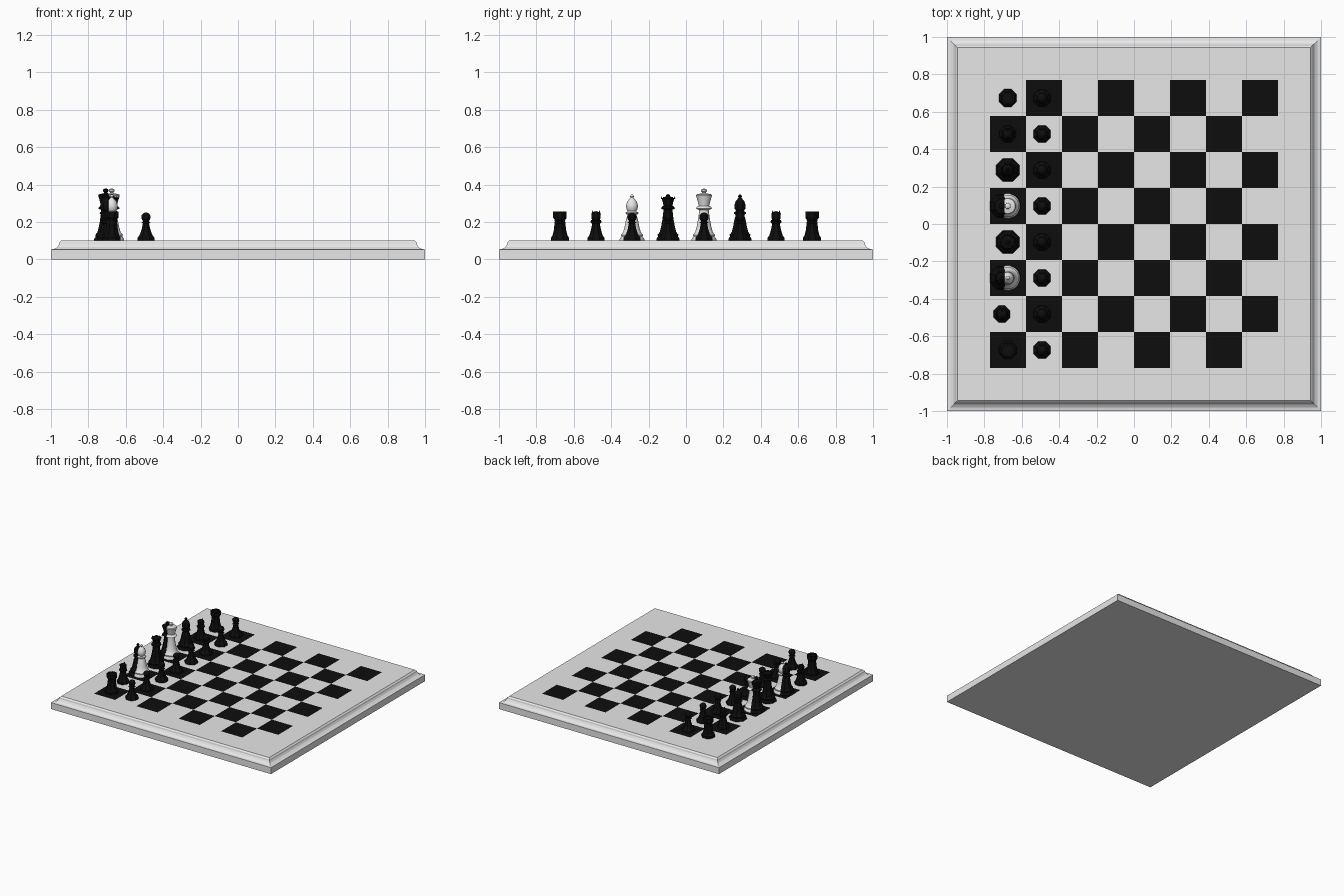
import bpy, bmesh, math

if "Cube" in bpy.data.objects:
    bpy.data.objects.remove(bpy.data.objects["Cube"])

def material(name, r, g, b):
    m = bpy.data.materials.new(name)
    m.diffuse_color = (r, g, b, 1)
    m.use_nodes = True
    m.node_tree.nodes["Principled BSDF"].inputs["Base Color"].default_value = m.diffuse_color
    return m

WHITE = material("white", 0.8, 0.8, 0.8)
BLACK = material("black", 0.004, 0.004, 0.004)
TOP = 0.10      # playing surface height
CELL = 0.1925

def finish(name, bm, mats, smooth=False):
    bmesh.ops.recalc_face_normals(bm, faces=bm.faces)
    me = bpy.data.meshes.new(name)
    bm.to_mesh(me)
    bm.free()
    for m in mats:
        me.materials.append(m)
    if smooth:
        me.shade_smooth()
        me.set_sharp_from_angle(angle=math.radians(40))
    ob = bpy.data.objects.new(name, me)
    bpy.context.collection.objects.link(ob)
    return ob

def lathe(bm, profile, sides, scale=1.0):
    """Revolve (radius, height) pairs into closed rings."""
    off = math.pi / sides
    rings = []
    for r, z in profile:
        rings.append([bm.verts.new((r * scale * math.cos(off + 2 * math.pi * i / sides),
                                    r * scale * math.sin(off + 2 * math.pi * i / sides), z))
                      for i in range(sides)])
    for a, b in zip(rings, rings[1:]):
        for i in range(sides):
            j = (i + 1) % sides
            bm.faces.new((a[i], a[j], b[j], b[i]))
    return rings

# Board frame: moulded square rim with flat bottom
bm = bmesh.new()
rim = [(1, 0), (1, 0.053), (0.982, 0.056), (0.966, 0.066), (0.957, 0.08),
       (0.955, 0.09), (0.945, TOP), (CELL * 4, TOP)]
rings = lathe(bm, rim, 4, math.sqrt(2))
bm.faces.new(rings[0][::-1])
finish("board_frame", bm, [WHITE])

# Checkered squares
bm = bmesh.new()
bmesh.ops.create_grid(bm, x_segments=8, y_segments=8, size=CELL * 4)
for f in bm.faces:
    c = f.calc_center_median()
    i, j = int(c.x / CELL + 4), int(c.y / CELL + 4)
    f.material_index = (i + j + 1) % 2
    for v in f.verts:
        v.co.z = TOP
finish("board_squares", bm, [WHITE, BLACK])

# Piece profiles: radius, height above the board
BASE = [(0.067, 0), (0.067, 0.01), (0.058, 0.022), (0.060, 0.032), (0.048, 0.046),
        (0.040, 0.075), (0.033, 0.11), (0.028, 0.145)]
KING = BASE + [(0.027, 0.165), (0.044, 0.172), (0.040, 0.18), (0.028, 0.187),
               (0.034, 0.21), (0.044, 0.242), (0.040, 0.248), (0.012, 0.254),
               (0.009, 0.258), (0.016, 0.265), (0.015, 0.274), (0.002, 0.28)]
QUEEN = BASE + [(0.026, 0.165), (0.040, 0.172), (0.038, 0.18), (0.026, 0.187),
                (0.030, 0.205), (0.038, 0.228), (0.028, 0.23), (0.012, 0.238),
                (0.010, 0.245), (0.002, 0.25)]
BISHOP = BASE[:-1] + [(0.024, 0.138), (0.036, 0.146), (0.034, 0.152), (0.023, 0.158),
                      (0.031, 0.172), (0.032, 0.19), (0.026, 0.21), (0.012, 0.226),
                      (0.008, 0.23), (0.011, 0.237), (0.008, 0.244), (0.001, 0.248)]
ROOK = [(0.051, 0), (0.051, 0.018), (0.044, 0.026), (0.036, 0.055), (0.030, 0.105),
        (0.032, 0.115), (0.039, 0.122), (0.039, 0.155), (0.028, 0.155), (0.028, 0.145),
        (0.001, 0.145)]
KNIGHT = [(0.048, 0), (0.048, 0.015), (0.040, 0.025), (0.030, 0.055), (0.022, 0.09),
          (0.032, 0.10), (0.030, 0.108), (0.022, 0.114), (0.027, 0.135), (0.026, 0.146),
          (0.012, 0.155), (0.001, 0.158)]
PAWN = [(0.050, 0), (0.050, 0.014), (0.044, 0.022), (0.034, 0.036), (0.024, 0.065),
        (0.018, 0.092), (0.027, 0.097), (0.016, 0.104), (0.024, 0.115), (0.027, 0.127),
        (0.024, 0.139), (0.014, 0.148), (0.001, 0.152)]

def piece(name, profile, x, y, mat=BLACK, sides=8):
    bm = bmesh.new()
    rings = lathe(bm, profile, sides)
    bm.faces.new(rings[0][::-1])
    bm.faces.new(rings[-1])
    # small points: crown tips of the queen, ears of the knight
    if profile is QUEEN:
        tips = [(0.034, k * math.pi / 4, 0.23, 0.006, 0.016) for k in range(8)]
    elif profile is KNIGHT:
        tips = [(0.018, k * math.pi / 2, 0.152, 0.009, 0.024) for k in (1, 3)]
    else:
        tips = []
    for r, a, z, w, h in tips:
        geo = bmesh.ops.create_cone(bm, segments=5, radius1=w, radius2=0, depth=h, cap_ends=True)
        bmesh.ops.translate(bm, verts=geo["verts"], vec=(r * math.cos(a), r * math.sin(a), z))
    ob = finish(name, bm, [mat], smooth=sides > 8)
    ob.location = (x, y, TOP)

def row(n):
    return (n - 3.5) * CELL

# Back rank, from -y to +y
BACK = -0.675
SHIFT = -0.707   # slightly offset pieces
for n in (0, 7):
    piece("rook", ROOK, BACK, row(n))
piece("knight", KNIGHT, SHIFT, row(1))
piece("knight", KNIGHT, BACK, row(6))
piece("bishop", BISHOP, BACK, row(5))
piece("queen", QUEEN, BACK, row(3))

# Overlapping white and black copies
for name, prof, n in (("bishop", BISHOP, 2), ("king", KING, 4)):
    piece("white_" + name, prof, BACK, row(n), WHITE, 16)
    piece("black_" + name, prof, SHIFT, row(n))

# Pawns
for n in range(8):
    piece("pawn", PAWN, -0.492, row(n))
